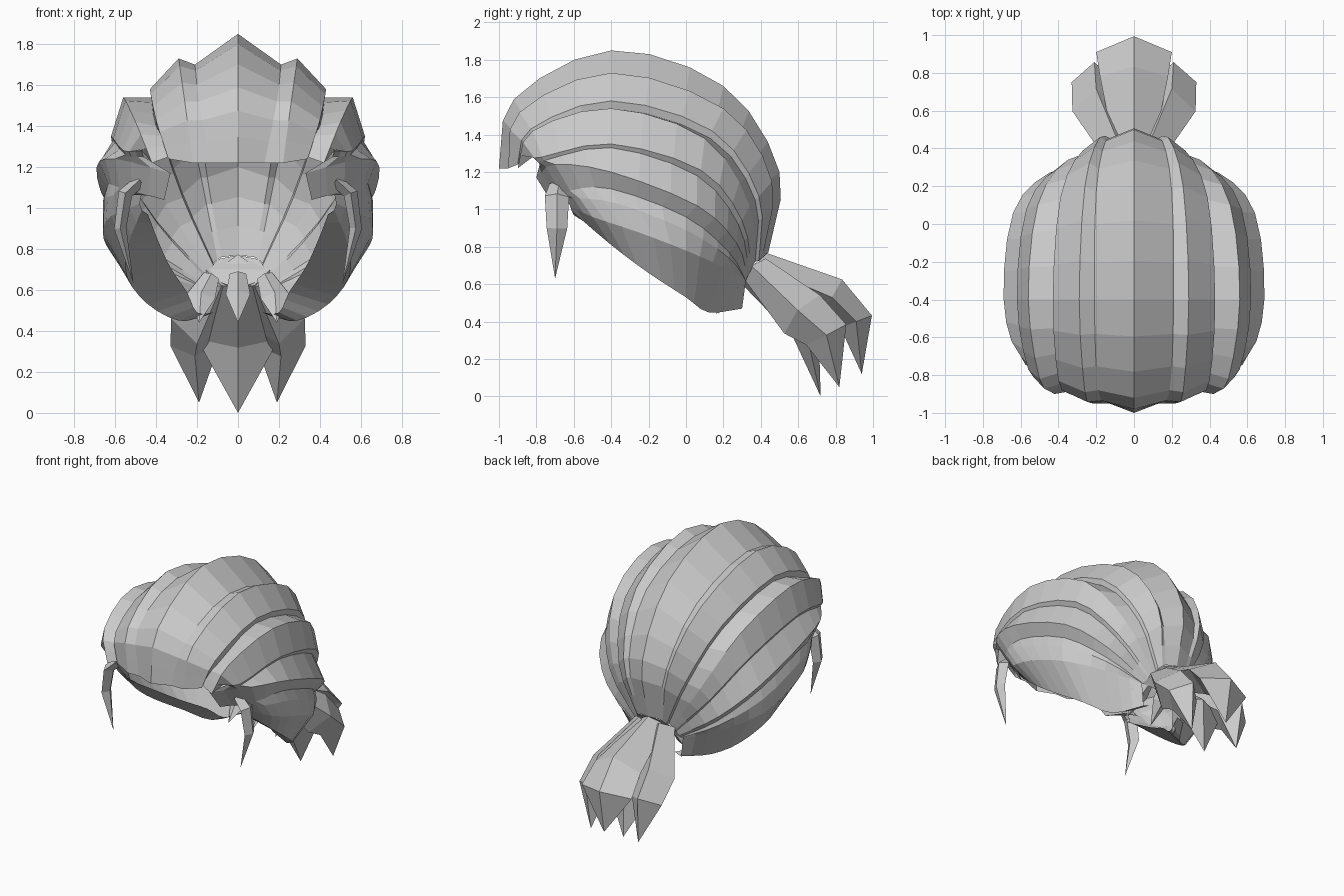
import bpy
import bmesh
from mathutils import Vector

cube = bpy.data.objects.get("Cube")
if cube:
    bpy.data.objects.remove(cube, do_unlink=True)

grey = bpy.data.materials.new("hair_grey")
grey.use_nodes = True
grey.diffuse_color = (0.6, 0.6, 0.6, 1)
grey.node_tree.nodes["Principled BSDF"].inputs["Base Color"].default_value = (0.6, 0.6, 0.6, 1)


def finish(name, bm, mirrored):
    """Turn a bmesh into a flat shaded object, mirrored over x if asked."""
    mesh = bpy.data.meshes.new(name)
    bm.to_mesh(mesh)
    bm.free()
    mesh.materials.append(grey)
    obj = bpy.data.objects.new(name, mesh)
    bpy.context.collection.objects.link(obj)
    if mirrored:
        mirror = obj.modifiers.new("mirror", "MIRROR")
        mirror.use_clip = True
        mirror.merge_threshold = 0.001
    return obj


def smooth_path(points, steps=3):
    """Sample a Catmull-Rom curve through the points."""
    pts = [Vector(p) for p in points]
    padded = [2 * pts[0] - pts[1]] + pts + [2 * pts[-1] - pts[-2]]
    result = []
    for a, b, c, d in zip(padded, padded[1:], padded[2:], padded[3:]):
        for i in range(steps):
            t = i / steps
            result.append(0.5 * (2 * b + (c - a) * t + (2 * a - 5 * b + 4 * c - d) * t ** 2
                                 + (3 * b - a - 3 * c + d) * t ** 3))
    result.append(pts[-1])
    return result


def lock(name, rails):
    """Skin a broad lock of hair over neighbouring rails."""
    bm = bmesh.new()
    rows = [[bm.verts.new(p) for p in rail] for rail in rails]
    for near, far in zip(rows, rows[1:]):
        for i in range(len(near) - 1):
            bm.faces.new((near[i], far[i], far[i + 1], near[i + 1]))
    return finish(name, bm, True)


def tuft(name, path, widths, depths, mirrored=False):
    """Build a pointed lock with a diamond section along a path."""
    bm = bmesh.new()
    pts = [Vector(p) for p in path]
    rings = []
    for i, p in enumerate(pts[:-1]):
        tangent = (pts[i + 1] - pts[max(i - 1, 0)]).normalized()
        side = Vector((1, 0, 0))
        side = (side - tangent * side.dot(tangent)).normalized()
        normal = tangent.cross(side)
        corners = (side * widths[i], normal * depths[i], -side * widths[i], -normal * depths[i])
        rings.append([bm.verts.new(p + c) for c in corners])
    tip = bm.verts.new(pts[-1])
    bm.faces.new(rings[0])
    for k in range(4):
        n = (k + 1) % 4
        for low, high in zip(rings, rings[1:]):
            bm.faces.new((low[k], low[n], high[n], high[k]))
        bm.faces.new((rings[-1][k], rings[-1][n], tip))
    bmesh.ops.recalc_face_normals(bm, faces=bm.faces)
    return finish(name, bm, mirrored)


# Rails run from the hairline, over the head, to the tie
crown = smooth_path([(0, -1, 1.22), (0, -.92, 1.59), (0, -.4, 1.85),
                     (0, .2, 1.66), (0, .5, 1.2), (0, .44, .77)])
crown_edge = smooth_path([(.13, -.95, 1.22), (.19, -.88, 1.52), (.21, -.4, 1.7),
                          (.2, .17, 1.53), (.15, .44, 1.15), (.08, .42, .76)])
upper_ridge = smooth_path([(.22, -.95, 1.22), (.26, -.89, 1.52), (.29, -.4, 1.73),
                           (.26, .2, 1.54), (.18, .46, 1.15), (.1, .41, .75)])
upper_edge = smooth_path([(.34, -.9, 1.24), (.4, -.83, 1.43), (.43, -.4, 1.58),
                          (.39, .14, 1.42), (.27, .39, 1.07), (.12, .39, .73)])
upper_valley = smooth_path([(.31, -.88, 1.26), (.4, -.79, 1.4), (.42, -.4, 1.54),
                            (.38, .13, 1.38), (.27, .37, 1.05), (.12, .37, .72)])
middle_ridge = smooth_path([(.42, -.9, 1.22), (.5, -.82, 1.42), (.56, -.4, 1.54),
                            (.51, .1, 1.38), (.35, .34, 1.02), (.14, .36, .7)])
middle_edge = smooth_path([(.47, -.82, 1.28), (.56, -.77, 1.28), (.62, -.4, 1.35),
                           (.57, .08, 1.21), (.4, .3, .94), (.16, .35, .68)])
middle_valley = smooth_path([(.46, -.78, 1.25), (.55, -.76, 1.26), (.61, -.4, 1.33),
                             (.55, .06, 1.18), (.39, .28, .92), (.16, .34, .66)])
side_ridge = smooth_path([(.33, -.8, 1.17), (.6, -.7, 1.24), (.69, -.4, 1.2),
                          (.64, .06, 1.02), (.45, .27, .82), (.18, .33, .64)])
side_edge = smooth_path([(.36, -.72, 1.04), (.58, -.62, 1.1), (.64, -.4, 1.11),
                         (.6, 0, .96), (.42, .23, .77), (.18, .32, .62)])
lower_top = smooth_path([(.47, -.65, 1.07), (.61, -.57, 1.06), (.66, -.36, 1.03),
                         (.62, 0, .89), (.43, .23, .74), (.19, .32, .62)])
lower_ridge = smooth_path([(.48, -.62, 1.02), (.62, -.5, .96), (.66, -.26, .88),
                           (.61, 0, .78), (.42, .2, .69), (.2, .32, .62)])
lower_edge = smooth_path([(.47, -.61, .99), (.54, -.4, .81), (.54, -.2, .66),
                          (.44, 0, .53), (.29, .12, .45), (.17, .3, .47)])
lower_inside = smooth_path([(.44, -.6, .97), (.39, -.4, .84), (.33, -.2, .71),
                            (.25, 0, .59), (.2, .13, .49), (.12, .3, .49)])

# Swept locks, each meeting the next at a valley
lock("crown_lock", [crown, crown_edge])
lock("upper_locks", [crown_edge, upper_ridge, upper_edge, upper_valley])
lock("middle_locks", [upper_valley, middle_ridge, middle_edge, middle_valley])
lock("side_locks", [middle_valley, side_ridge, side_edge])
lock("lower_locks", [side_edge, lower_top, lower_ridge, lower_edge, lower_inside])

# Gathered hair that closes the shell behind the tie
bm = bmesh.new()
ends = [rail[-1] for rail in (crown, upper_ridge, middle_ridge, side_ridge, lower_ridge)]
loop = [bm.verts.new(p) for p in ends]
loop += [bm.verts.new((-p.x, p.y, p.z)) for p in reversed(ends[1:])]
bm.faces.new(loop)
bmesh.ops.triangulate(bm, faces=bm.faces)
finish("nape", bm, False)

# Short strands below the nape
tuft("nape_strands", [(.13, .31, .67), (.18, .27, .57), (.19, .16, .44)],
     [.04, .07], [.03, .03], True)
tuft("nape_middle_strand", [(0, .31, .68), (0, .27, .58), (0, .17, .44)], [.04, .06], [.03, .03])

# Thin strands hanging by the temples
tuft("temple_strands", [(.48, -.68, 1.13), (.55, -.69, 1.07), (.575, -.69, .9), (.51, -.7, .63)],
     [.03, .035, .03], [.05, .065, .055], True)

# Ponytail of four pointed locks
tuft("ponytail_top", [(0, .38, .7), (0, .78, .53), (0, .91, .4), (0, .94, .12)],
     [.1, .18, .2], [.08, .11, .09])
tuft("ponytail_bottom", [(0, .33, .64), (0, .64, .36), (0, .72, 0)],
     [.09, .2], [.05, .08])
tuft("ponytail_sides", [(.08, .37, .68), (.2, .62, .44), (.21, .75, .33), (.19, .82, .05)],
     [.08, .13, .12], [.08, .14, .12], True)
